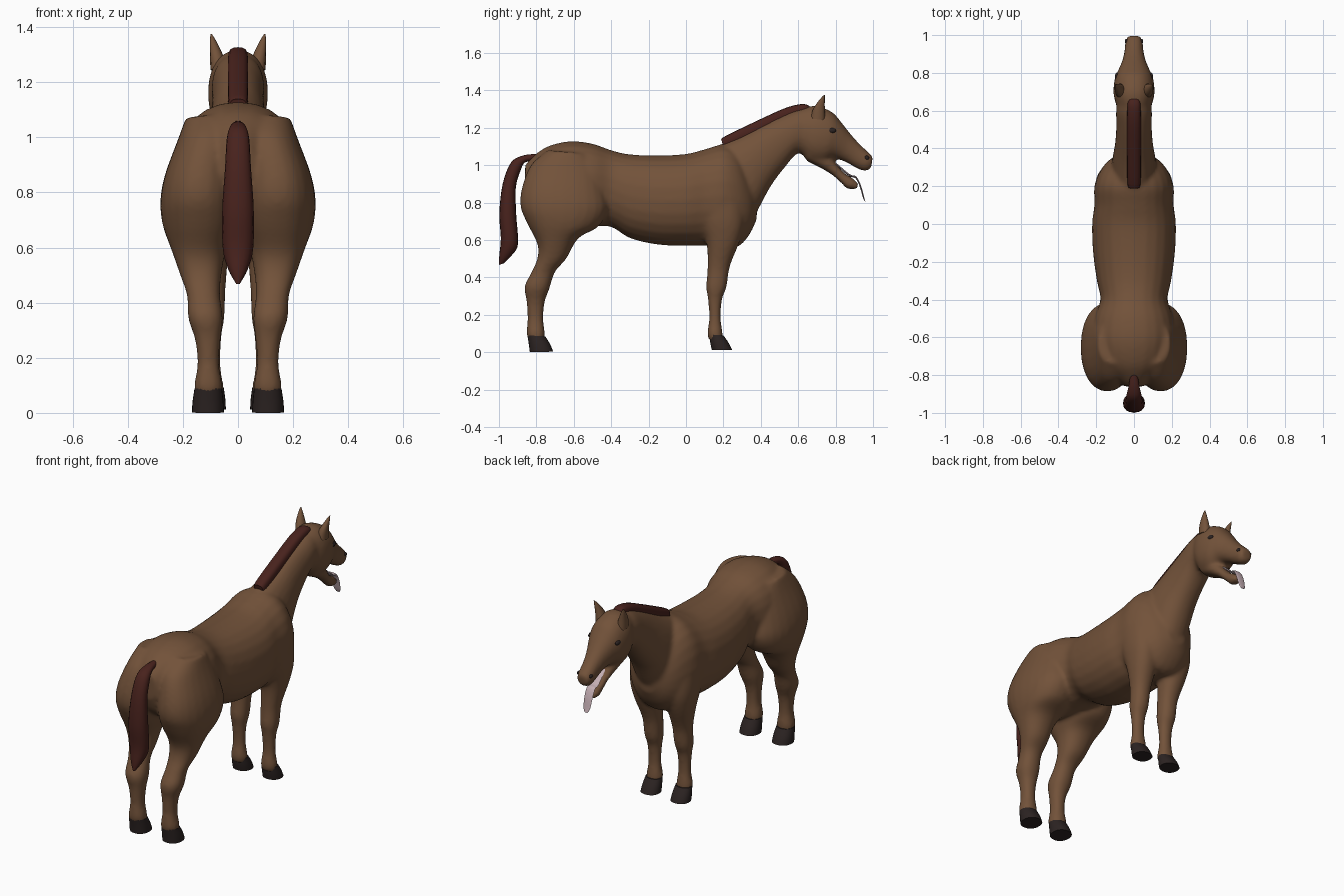
import bpy, bmesh
from math import sin, cos, pi, copysign
from mathutils import Vector


def material(name, rgb):
    m = bpy.data.materials.new(name)
    m.diffuse_color = (*rgb, 1)
    return m


COAT = material("coat", (0.17, 0.085, 0.042))
HAIR = material("hair", (0.065, 0.016, 0.012))
HORN = material("horn", (0.025, 0.017, 0.016))
TONGUE = material("tongue", (0.55, 0.42, 0.45))


def spline(a, b, c, d, t):
    return 0.5 * (2 * b + (c - a) * t + (2 * a - 5 * b + 4 * c - d) * t * t
                  + (3 * b - a - 3 * c + d) * t ** 3)


def loft(name, rows, mat, side=1, steps=4, sides=24, power=2.2):
    """Skin oval rings; each row is (y1, z1, y2, z2, half width, centre x)."""
    rows = [Vector((*r, 0) if len(r) == 5 else r) for r in rows]
    rings = []
    for i in range(len(rows) - 1):
        a, b = rows[max(i - 1, 0)], rows[i]
        c, d = rows[i + 1], rows[min(i + 2, len(rows) - 1)]
        rings += [spline(a, b, c, d, k / steps) for k in range(steps)]
    rings.append(rows[-1])
    bm = bmesh.new()
    loops = []
    for y1, z1, y2, z2, w, cx in rings:
        loop = []
        for k in range(sides):
            u, v = cos(2 * pi * k / sides), sin(2 * pi * k / sides)
            u = copysign(abs(u) ** (2 / power), u)
            v = copysign(abs(v) ** (2 / power), v)
            loop.append(bm.verts.new((side * cx + w * v,
                                      (y1 + y2) / 2 + (y1 - y2) / 2 * u,
                                      (z1 + z2) / 2 + (z1 - z2) / 2 * u)))
        loops.append(loop)
    for p, q in zip(loops, loops[1:]):
        for k in range(sides):
            n = (k + 1) % sides
            bm.faces.new((p[k], p[n], q[n], q[k]))
    bm.faces.new(loops[0])
    bm.faces.new(loops[-1])
    bmesh.ops.recalc_face_normals(bm, faces=bm.faces)
    me = bpy.data.meshes.new(name)
    bm.to_mesh(me)
    bm.free()
    ob = bpy.data.objects.new(name, me)
    bpy.context.collection.objects.link(ob)
    me.materials.append(mat)
    smooth(ob)
    return ob


def smooth(ob):
    bpy.ops.object.select_all(action='DESELECT')
    ob.select_set(True)
    bpy.context.view_layer.objects.active = ob
    bpy.ops.object.shade_smooth_by_angle(angle=0.8)


def bead(name, loc, scale, mat):
    bpy.ops.mesh.primitive_uv_sphere_add(segments=16, ring_count=8, location=loc)
    ob = bpy.context.object
    ob.name, ob.scale = name, scale
    ob.data.materials.append(mat)
    smooth(ob)


# trunk: y, top z, bottom z, half width
trunk = [(-.86, 1.0, .85, .05), (-.82, 1.045, .76, .10), (-.74, 1.10, .70, .18),
         (-.62, 1.128, .66, .22), (-.5, 1.115, .67, .21), (-.4, 1.08, .67, .178),
         (-.3, 1.058, .61, .197), (-.15, 1.052, .575, .217), (0, 1.06, .57, .222),
         (.1, 1.085, .57, .21), (.2, 1.11, .56, .21), (.28, 1.07, .565, .18),
         (.34, .95, .63, .13), (.378, .86, .71, .06)]
body = [loft("body", [(y, t, y, b, w) for y, t, b, w in trunk], COAT)]

# neck
body.append(loft("neck", [(.08, 1.07, .3, .6, .13), (.29, 1.155, .385, .76, .115),
                          (.4, 1.212, .455, .89, .1), (.5, 1.262, .53, .99, .094),
                          (.6, 1.3, .6, 1.065, .095), (.68, 1.3, .68, 1.05, .085)], COAT))

# skull and muzzle, open lower jaw
body.append(loft("head", [(.6, 1.3, .6, 1.08, .08), (.69, 1.318, .66, 1.02, .107),
                          (.78, 1.285, .73, 1.01, .105), (.83, 1.23, .79, 1.035, .085),
                          (.88, 1.167, .85, 1.018, .062), (.93, 1.112, .91, .985, .05),
                          (.975, 1.07, .955, .968, .046), (1.0, 1.045, .988, .98, .034)], COAT))
body.append(loft("jaw", [(.66, 1.1, .64, 1.025, .07), (.76, 1.06, .72, .985, .062),
                         (.81, 1.0, .785, .945, .046), (.85, .955, .835, .9, .039),
                         (.89, .932, .865, .872, .036), (.925, .9, .915, .872, .026)], COAT))

hind = [(-.74, 1.08, -.52, 1.06, .09, .1), (-.83, 1.0, -.46, .98, .107, .112),
        (-.877, .88, -.43, .85, .13, .135), (-.885, .78, -.42, .76, .14, .142),
        (-.85, .69, -.47, .67, .132, .141), (-.795, .58, -.575, .61, .1, .143),
        (-.795, .5, -.64, .5, .075, .135), (-.83, .42, -.70, .43, .06, .125),
        (-.863, .35, -.73, .34, .063, .118), (-.852, .27, -.755, .27, .047, .11),
        (-.847, .18, -.763, .18, .039, .108), (-.852, .1, -.755, .1, .051, .108),
        (-.84, .06, -.76, .06, .045, .108)]
fore = [(.06, .85, .3, .85, .085, .12), (.07, .72, .31, .7, .085, .12),
        (.11, .58, .29, .6, .075, .11), (.115, .45, .235, .46, .055, .1),
        (.108, .35, .217, .35, .051, .1), (.118, .28, .192, .28, .041, .1),
        (.124, .18, .186, .18, .036, .1), (.114, .1, .196, .1, .047, .1),
        (.125, .06, .195, .06, .042, .1)]
ear = [(.665, 1.25, .745, 1.24, .032, .068), (.68, 1.3, .742, 1.305, .023, .079),
       (.71, 1.345, .742, 1.35, .012, .09), (.735, 1.373, .742, 1.375, .003, .097)]

for s, label in ((1, "right"), (-1, "left")):
    # legs
    body.append(loft(label + "_hind_leg", hind, COAT, s))
    body.append(loft(label + "_front_leg", fore, COAT, s))
    # hooves
    loft(label + "_hind_hoof", [(-.848, .09, -.752, .085, .05, .108),
                                (-.84, .04, -.725, .04, .056, .109),
                                (-.835, .0, -.71, .003, .058, .109)], HORN, s)
    loft(label + "_front_hoof", [(.125, .095, .2, .09, .048, .1),
                                 (.13, .05, .228, .05, .054, .1),
                                 (.138, .012, .247, .012, .056, .1)], HORN, s)
    # ears, eyes, nostrils
    loft(label + "_ear", ear, COAT, s, sides=12)
    bead(label + "_eye", (s * .09, .778, 1.185), (.012, .024, .014), HORN)
    bead(label + "_nostril", (s * .041, .967, 1.04), (.008, .013, .011), HORN)

# fuse the coat-coloured parts into one skin
bpy.ops.object.select_all(action='DESELECT')
for ob in body:
    ob.select_set(True)
bpy.context.view_layer.objects.active = body[0]
bpy.ops.object.join()
skin = body[0]
fuse = skin.modifiers.new("fuse", 'REMESH')
fuse.mode, fuse.voxel_size, fuse.use_smooth_shade = 'VOXEL', 0.011, True
relax = skin.modifiers.new("relax", 'SMOOTH')
relax.factor, relax.iterations = 0.5, 8

# mane
loft("mane", [(.19, 1.135, .2, 1.09, .025), (.21, 1.155, .23, 1.09, .035),
              (.4, 1.247, .42, 1.17, .037), (.53, 1.305, .545, 1.23, .037),
              (.61, 1.326, .61, 1.25, .036), (.65, 1.322, .64, 1.26, .033),
              (.672, 1.305, .66, 1.27, .02)], HAIR, sides=16, power=2.8)

# tail
loft("tail", [(-.8, 1.06, -.81, 1.02, .02), (-.87, 1.052, -.86, 1.015, .03),
              (-.935, 1.015, -.885, .97, .041), (-.98, .9, -.91, .88, .047),
              (-.998, .74, -.908, .74, .057), (-.99, .61, -.898, .58, .055),
              (-.998, .52, -.93, .52, .035), (-1.0, .467, -.975, .475, .008)], HAIR, sides=16)

# tongue hanging from the jaw
loft("tongue", [(.8, 1.015, .8, 1.003, .02), (.875, .952, .87, .942, .026),
                (.91, .94, .905, .931, .027), (.936, .89, .928, .887, .027),
                (.952, .83, .945, .83, .022), (.959, .806, .954, .808, .01)], TONGUE, sides=12)
